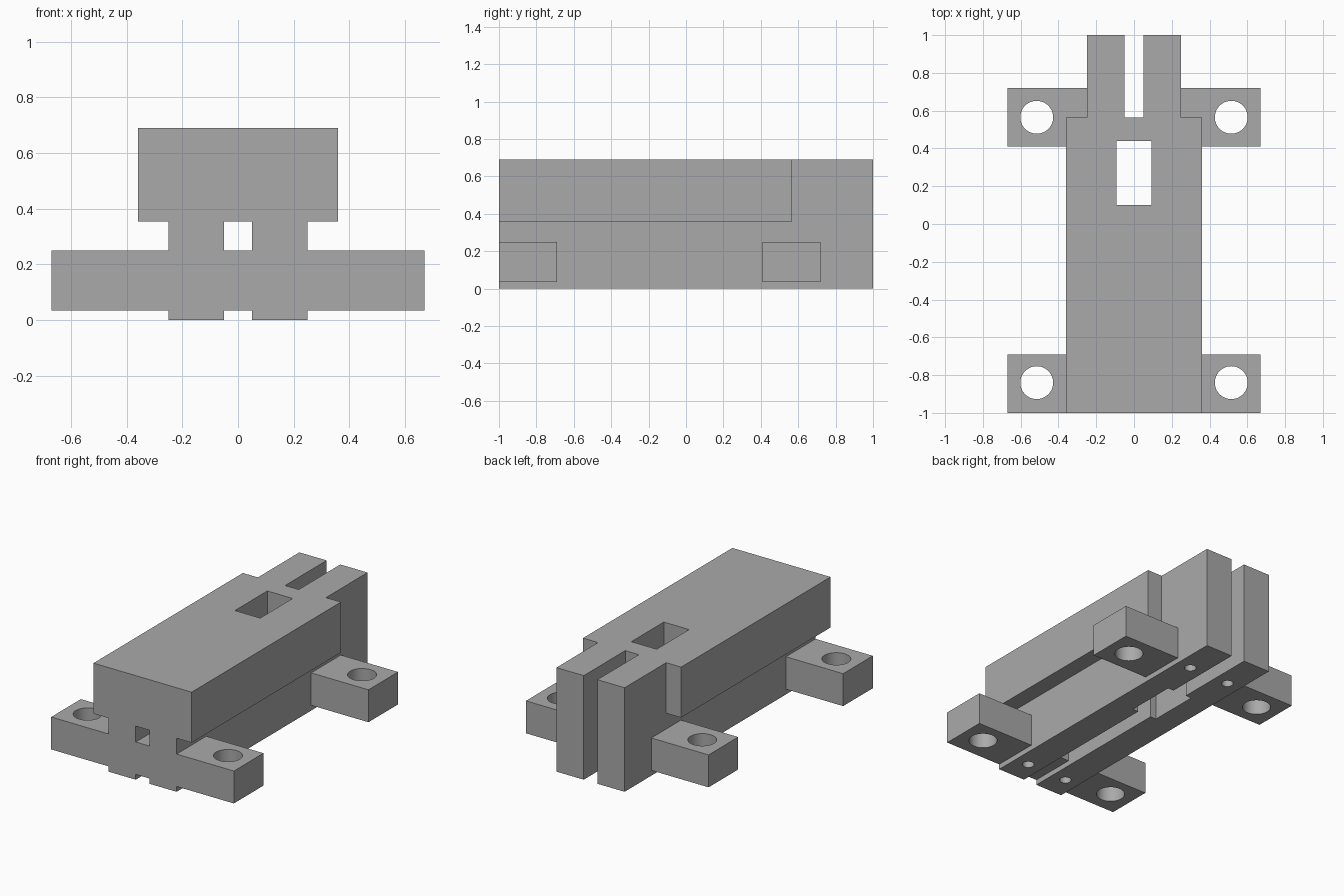
import bpy

cube = bpy.data.objects.get("Cube")
if cube:
    bpy.data.objects.remove(cube, do_unlink=True)

grey = bpy.data.materials.new("plain grey")
grey.use_nodes = True
grey.diffuse_color = (0.4, 0.4, 0.4, 1)
grey.node_tree.nodes["Principled BSDF"].inputs["Base Color"].default_value = (0.4, 0.4, 0.4, 1)


def box(name, x, y, z):
    """Axis-aligned box from (low, high) ranges."""
    ranges = (x, y, z)
    bpy.ops.mesh.primitive_cube_add(size=1, location=[sum(r) / 2 for r in ranges])
    obj = bpy.context.object
    obj.name = name
    obj.scale = [r[1] - r[0] for r in ranges]
    bpy.ops.object.transform_apply(location=True, rotation=False, scale=True)
    obj.data.materials.append(grey)
    return obj


def drill(name, x, y, radius, low, high):
    bpy.ops.mesh.primitive_cylinder_add(vertices=48, radius=radius, depth=high - low,
                                        location=(x, y, (low + high) / 2))
    obj = bpy.context.object
    obj.name = name
    obj.data.materials.append(grey)
    return obj


def combine(target, tool, operation):
    """Apply a boolean and discard the tool."""
    mod = target.modifiers.new(operation.title(), 'BOOLEAN')
    mod.operation = operation
    mod.solver = 'EXACT'
    mod.object = tool
    bpy.context.view_layer.objects.active = target
    bpy.ops.object.modifier_apply(modifier=mod.name)
    bpy.data.objects.remove(tool, do_unlink=True)


TOP, BODY_BACK, SLOT = 0.69, 0.565, 0.05
ear_z = (0.035, 0.25)

# Wide upper block, joined by the front foot bar
body = box("slotted_rail_block", (-0.36, 0.36), (-1, BODY_BACK), (0.355, TOP))
solids = [box("front_foot_bar", (-0.67, 0.67), (-1, -0.69), ear_z)]

# Twin rails and rear mounting feet
for side in (-1, 1):
    solids.append(box("rail", sorted((side * SLOT, side * 0.25)), (-1, 1), (0, TOP)))
    solids.append(box("rear_foot", sorted((side * 0.2, side * 0.67)), (0.41, 0.72), ear_z))
for solid in solids:
    combine(body, solid, 'UNION')

# Rectangular window, mounting holes and blind screw holes under the rails
cutters = [box("window_cutter", (-0.093, 0.093), (0.1, 0.44), (-0.1, TOP + 0.1))]
for side in (-1, 1):
    for y in (-0.84, 0.565):
        cutters.append(drill("mounting_hole_cutter", side * 0.515, y, 0.087, -0.1, 0.35))
    for y in (-0.84, 0.72):
        cutters.append(drill("screw_hole_cutter", side * 0.15, y, 0.036, -0.1, 0.25))
for cutter in cutters:
    combine(body, cutter, 'DIFFERENCE')

# Smooth hole walls, crisp edges
bpy.ops.object.select_all(action='DESELECT')
body.select_set(True)
bpy.context.view_layer.objects.active = body
bpy.ops.object.shade_smooth_by_angle()
